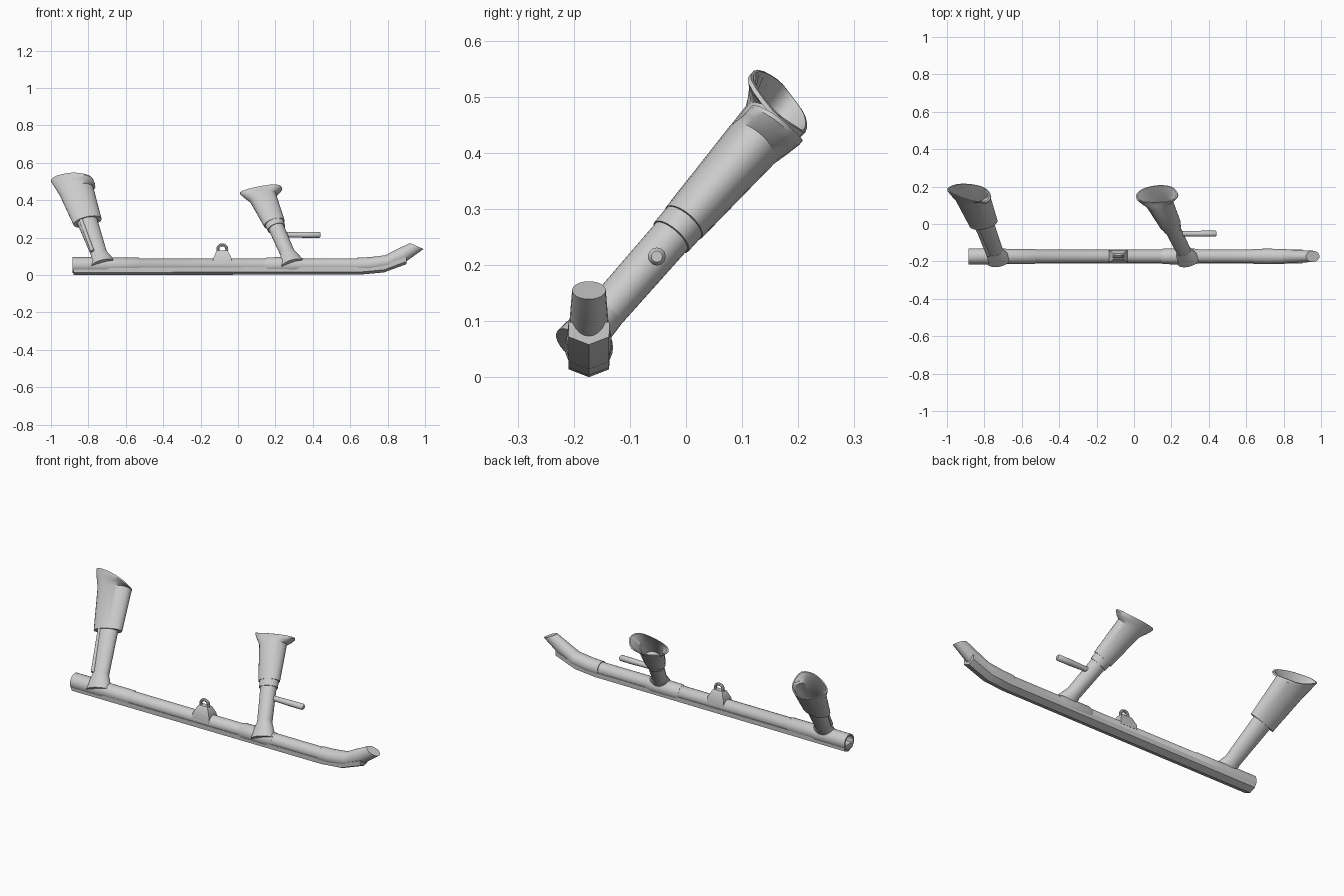
import bpy, bmesh
from math import sin, cos, pi, tau
from mathutils import Vector

if "Cube" in bpy.data.objects:
    bpy.data.objects.remove(bpy.data.objects["Cube"])

N = 24
Y = -0.173  # skid tube centre line


def finish(name, bm, angle=40):
    bmesh.ops.recalc_face_normals(bm, faces=bm.faces)
    me = bpy.data.meshes.new(name)
    bm.to_mesh(me)
    bm.free()
    ob = bpy.data.objects.new(name, me)
    bpy.context.collection.objects.link(ob)
    bpy.ops.object.select_all(action='DESELECT')
    ob.select_set(True)
    bpy.context.view_layer.objects.active = ob
    bpy.ops.object.shade_smooth_by_angle(angle=angle * pi / 180)
    return ob


def loft(name, rings, angle=40):
    """Skin a row of point rings and cap both ends."""
    bm = bmesh.new()
    vs = [[bm.verts.new(p) for p in r] for r in rings]
    n = len(vs[0])
    for a, b in zip(vs, vs[1:]):
        for i in range(n):
            j = (i + 1) % n
            bm.faces.new((a[i], a[j], b[j], b[i]))
    bm.faces.new(vs[0][::-1])
    bm.faces.new(vs[-1])
    return finish(name, bm, angle)


def tube_ring(x, z, ry, sz, sx=0.0):
    """Ring across the skid; sx leans its top backwards."""
    return [Vector((x + sx * sin(t), Y + ry * cos(t), z + sz * sin(t)))
            for t in (tau * i / N for i in range(N))]


def ellipse(c, d, a, b):
    """Ellipse square to direction d, long axis along x."""
    u = (Vector((1, 0, 0)) - d * d.x).normalized()
    v = d.cross(u)
    return [c + u * a * cos(t) + v * b * sin(t) for t in (tau * i / N for i in range(N))]


def smooth_loop(pts):
    """Closed Catmull-Rom curve through 8 points, N samples."""
    pts = [Vector(p) for p in pts]
    n, out = len(pts), []
    for i in range(n):
        p0, p1, p2, p3 = (pts[(i + k) % n] for k in (-1, 0, 1, 2))
        for s in range(N // n):
            t = s * n / N
            out.append(0.5 * (2 * p1 + (p2 - p0) * t + (2 * p0 - 5 * p1 + 4 * p2 - p3) * t * t
                              + (3 * p1 - p0 - 3 * p2 + p3) * t ** 3))
    return out


# Skid tube with hollow rear end
loft("skid_tube", [tube_ring(x, 0.053, r, r) for x, r in
                   [(-0.84, 0.033), (-0.885, 0.035), (-0.885, 0.043), (-0.70, 0.043),
                    (-0.68, 0.040), (-0.53, 0.040), (-0.525, 0.036), (0.66, 0.036)]])

# Upturned toe with slanted end
loft("skid_toe", [tube_ring(0.64, 0.053, 0.040, 0.040), tube_ring(0.71, 0.056, 0.041, 0.040, -0.003),
                  tube_ring(0.80, 0.069, 0.040, 0.037, -0.010),
                  tube_ring(0.83, 0.084, 0.036, 0.036, -0.015),
                  tube_ring(0.88, 0.108, 0.034, 0.035, -0.020),
                  tube_ring(0.956, 0.155, 0.030, 0.016, -0.036)])

# Wear shoe under the skid
shoe = [(-0.037, 0.04), (-0.036, 0.014), (0, 0), (0.036, 0.014), (0.037, 0.04)]
loft("wear_shoe", [[Vector((x, Y + y, z + lift)) for y, z in shoe] for x, lift in
                   [(-0.88, 0), (0.66, 0.003), (0.78, 0.014), (0.90, 0.058)]], 20)

# Sleeve around the tube at the front strut
loft("front_tube_sleeve", [tube_ring(x, 0.053, r, r) for x, r in
                           [(0.145, 0.037), (0.16, 0.042), (0.31, 0.043), (0.35, 0.037)]])


def strut(side, x0, slope, z_mid, z_top, low, mid, sleeve, rim):
    def axis(z):
        return Vector((x0 - slope * (z - 0.1), (z - 0.28) / 1.14, z))
    d = (axis(1) - axis(0)).normalized()

    def ring(z, a, b):
        return ellipse(axis(z), d, a, b)

    # Inner strut and its weld saddle
    loft(side + "_strut", [ring(0.06, *low), ring(z_mid + 0.04, *mid)])
    loft(side + "_saddle", [ring(0.055, low[0] + 0.026, 0.042), ring(0.085, low[0] + 0.018, 0.039),
                            ring(0.115, low[0] + 0.003, 0.036)])
    # Outer fairing flaring into an open, body-hugging rim
    (a0, b0), (a1, b1) = sleeve
    edge = smooth_loop(rim)
    top = ring(z_top, a1, b1)
    flare = [p.lerp(q, 0.6) - d * 0.008 for p, q in zip(top, edge)]
    c = sum(edge, Vector()) / N
    lip = [p.lerp(c, 0.07) + d * 0.001 for p in edge]
    inner = ring(z_top - 0.005, a1 - 0.012, b1 - 0.01)
    floor = ring(z_mid + 0.04, a0 - 0.012, b0 - 0.01)
    loft(side + "_fairing", [ring(z_mid, a0, b0), top, flare,
                             [p - d * 0.008 for p in edge], edge, lip, inner, floor])
    return axis, d, ring


# Front strut
axis, d, ring = strut("front", 0.272, 0.44, 0.275, 0.415, (0.038, 0.035), (0.044, 0.038),
                      ((0.058, 0.042), (0.074, 0.052)),
                      [(0.235, 0.16, 0.467), (0.20, 0.20, 0.432), (0.12, 0.207, 0.420),
                       (0.04, 0.185, 0.425), (0.01, 0.15, 0.437), (0.03, 0.122, 0.453),
                       (0.11, 0.115, 0.474), (0.20, 0.123, 0.485)])
loft("front_fairing_collar", [ring(0.25, 0.049, 0.040), ring(0.285, 0.052, 0.041)])

# Rear strut
axis, d, ring = strut("rear", -0.738, 0.36, 0.285, 0.45, (0.040, 0.034), (0.058, 0.038),
                      ((0.078, 0.043), (0.094, 0.054)),
                      [(-0.765, 0.155, 0.475), (-0.80, 0.195, 0.445), (-0.87, 0.213, 0.437),
                       (-0.95, 0.213, 0.465), (-1.0, 0.188, 0.502), (-0.97, 0.163, 0.531),
                       (-0.88, 0.128, 0.548), (-0.79, 0.116, 0.530)])

# Thin conduit running up the rear strut
off = Vector((-0.035, -0.022, 0.012))
loft("rear_conduit", [ellipse(axis(z) + off, d, 0.010, 0.010) for z in (0.115, 0.30)])

# Boarding step peg
X = Vector((1, 0, 0))


def peg_ring(x, r):
    return [Vector((x, -0.052 + r * cos(tau * i / 12), 0.215 + r * sin(tau * i / 12)))
            for i in range(12)]


loft("step_peg", [peg_ring(x, r) for x, r in [(0.20, 0.014), (0.29, 0.014), (0.36, 0.016),
                                              (0.435, 0.016), (0.442, 0.010)]])

# Lifting eye: tapered clamp base and ring
loft("eye_base", [[Vector((-0.084 + sx * hx, Y + sy * hy, z))
                   for sx, sy in ((-1, -1), (1, -1), (1, 1), (-1, 1))]
                  for hx, hy, z in [(0.050, 0.036, 0.06), (0.050, 0.034, 0.088),
                                    (0.032, 0.020, 0.126), (0.026, 0.014, 0.132)]], 30)
bpy.ops.mesh.primitive_torus_add(major_segments=20, minor_segments=8, major_radius=0.024,
                                 minor_radius=0.008, location=(-0.084, Y, 0.138),
                                 rotation=(pi / 2, 0, 0))
bpy.context.object.name = "eye_ring"
bpy.ops.object.shade_smooth_by_angle()
